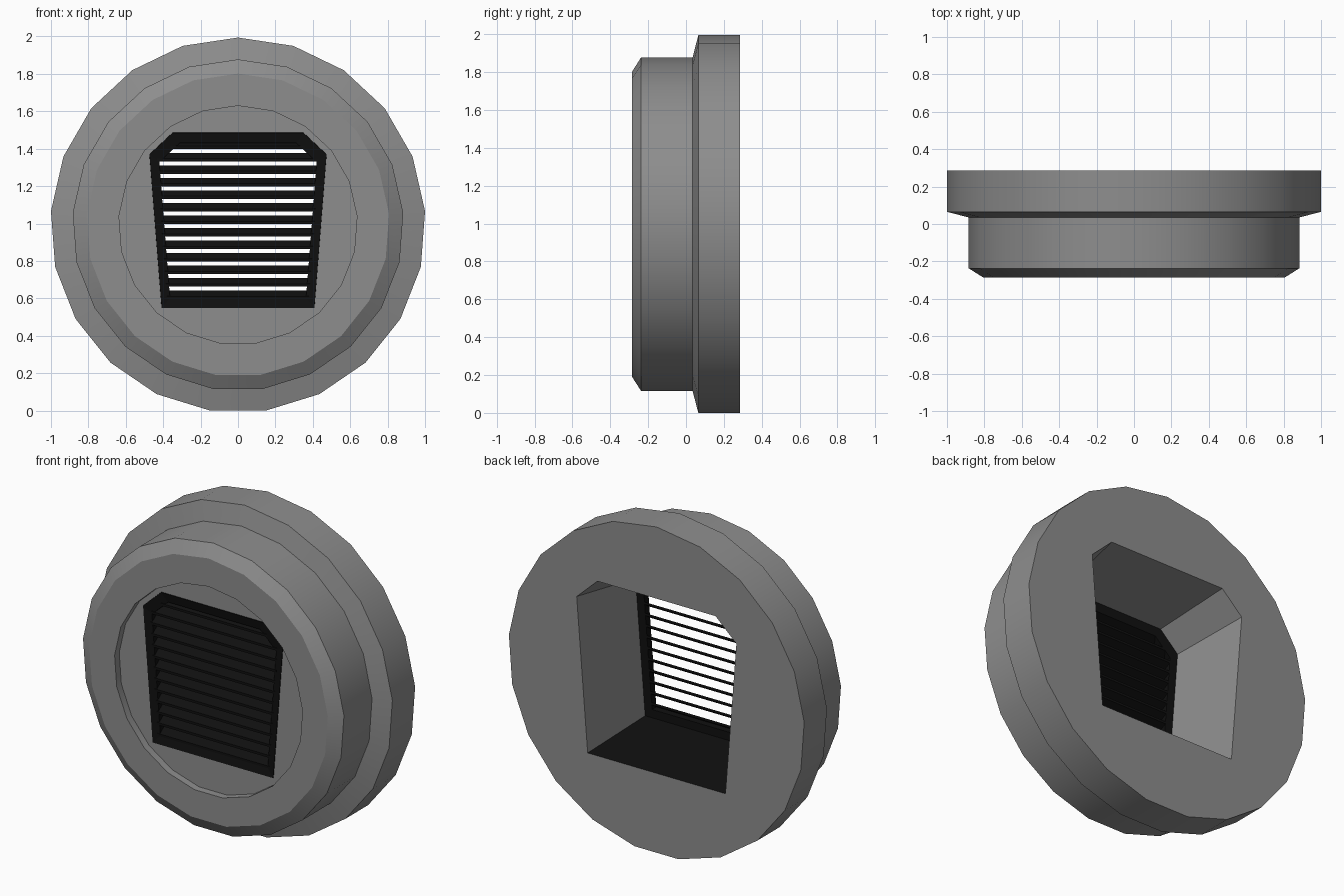
import bpy, bmesh, math
from mathutils import Vector

if "Cube" in bpy.data.objects:
    bpy.data.objects.remove(bpy.data.objects["Cube"])

SIDES = 21
RADIUS = 1.0028
CENTRE_Z = RADIUS * math.cos(math.pi / SIDES)


def material(name, rgb):
    mat = bpy.data.materials.new(name)
    mat.use_nodes = True
    colour = (*rgb, 1)
    mat.diffuse_color = colour
    mat.node_tree.nodes["Principled BSDF"].inputs["Base Color"].default_value = colour
    return mat


def circle(radius, y):
    steps = [2 * math.pi * i / SIDES for i in range(SIDES)]
    return [(radius * math.sin(a), y, CENTRE_Z + radius * math.cos(a)) for a in steps]


def opening(scale, y):
    """Six-sided outline of the vent, scaled about the disc centre."""
    half = [(0.35, 0.493), (0.473, 0.378), (0.408, -0.442)]
    outline = half + [(-x, z) for x, z in reversed(half)]
    return [(x * scale, y, CENTRE_Z + z * scale) for x, z in outline]


def loft(name, rings, mats, closed=False):
    """Skin a row of matching outlines; cap the ends unless the row closes."""
    bm = bmesh.new()
    loops = [[bm.verts.new(p) for p in ring] for ring in rings]
    pairs = list(zip(loops, loops[1:]))
    if closed:
        pairs.append((loops[-1], loops[0]))
    else:
        bm.faces.new(loops[0])
        bm.faces.new(loops[-1])
    for a, b in pairs:
        for i in range(len(a)):
            j = (i + 1) % len(a)
            bm.faces.new((a[i], a[j], b[j], b[i]))
    bmesh.ops.recalc_face_normals(bm, faces=bm.faces)
    mesh = bpy.data.meshes.new(name)
    bm.to_mesh(mesh)
    bm.free()
    for mat in mats:
        mesh.materials.append(mat)
    obj = bpy.data.objects.new(name, mesh)
    bpy.context.collection.objects.link(obj)
    return obj


grey = material("mid_grey", (0.27, 0.27, 0.27))
black = material("soft_black", (0.005, 0.005, 0.005))

# Stepped round housing with a shallow front recess
profile = [(0.638, -0.24), (0.638, -0.285), (0.81, -0.285), (0.886, -0.237),
           (0.886, 0.035), (RADIUS, 0.065), (RADIUS, 0.285)]
housing = loft("housing", [circle(r, y) for r, y in profile], [grey, black])

# Tapered tunnel cut through the housing
cutter = loft("tunnel_cutter", [opening(0.975, -0.29), opening(1.145, 0.29)], [grey])
cutter.hide_render = True
cut = housing.modifiers.new("tunnel", 'BOOLEAN')
cut.object = cutter
cut.solver = 'EXACT'
bpy.context.view_layer.objects.active = housing
housing.select_set(True)
bpy.ops.object.modifier_apply(modifier=cut.name)
bpy.data.objects.remove(cutter)

# Black tunnel floor
for face in housing.data.polygons:
    c = face.center
    floor = face.normal.z > 0.7 and c.z < 0.7 and -0.1 < c.y < 0.2
    face.material_index = 1 if floor else 0

bpy.ops.object.select_all(action='DESELECT')
housing.select_set(True)
bpy.ops.object.shade_smooth_by_angle(angle=math.radians(25))

# Vent frame
loft("vent_frame", [opening(1.0, -0.243), opening(0.89, -0.232),
                    opening(0.89, -0.19), opening(1.03, -0.19)], [black], closed=True)

# Slanted louvre blades, front edge low
PITCH = 0.0669
for i in range(13):
    z = 1.421 - i * PITCH
    width = 0.36 if i == 0 else 0.437 - 0.0045 * i
    section = [(-0.236, z - 0.0225), (-0.19, z + 0.0075),
               (-0.19, z + 0.0225), (-0.236, z - 0.0075)]
    loft("louvre_blade", [[(side * width, y, h) for y, h in section]
                          for side in (-1, 1)], [black])
